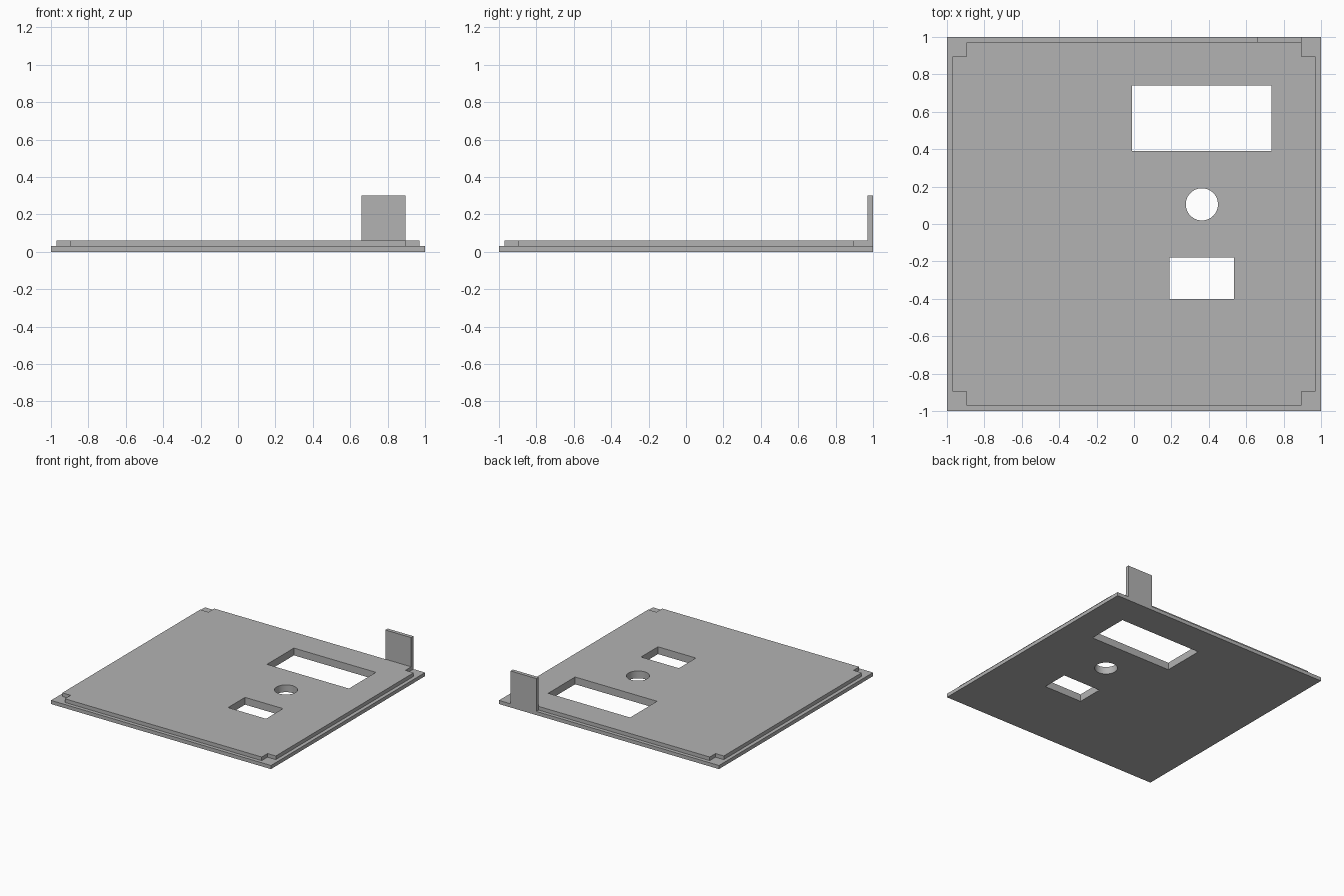
import bpy
import bmesh
from math import cos, sin, pi, radians

cube = bpy.data.objects.get("Cube")
if cube:
    bpy.data.objects.remove(cube, do_unlink=True)

# Single grey plastic
grey = bpy.data.materials.new("grey_plastic")
grey.use_nodes = True
colour = (0.45, 0.45, 0.45, 1)
grey.diffuse_color = colour
bsdf = next(n for n in grey.node_tree.nodes if n.type == 'BSDF_PRINCIPLED')
bsdf.inputs["Base Color"].default_value = colour


def rectangle(x0, x1, y0, y1):
    return [(x0, y0), (x1, y0), (x1, y1), (x0, y1)]


def circle(cx, cy, r, sides=64):
    return [(cx + r * cos(2 * pi * i / sides), cy + r * sin(2 * pi * i / sides))
            for i in range(sides)]


def notched_square(half, notch):
    """Square outline with a step cut out of each corner."""
    corner = [(half, -notch), (half, notch), (notch, notch)]
    points = []
    for c, s in ((1, 0), (0, 1), (-1, 0), (0, -1)):
        points += [(x * c - y * s, x * s + y * c) for x, y in corner]
    return points


def slab(name, loops, z0, z1):
    """Extrude an outline, with further loops as holes, from z0 to z1."""
    curve = bpy.data.curves.new(name + "_profile", 'CURVE')
    curve.dimensions = '2D'
    curve.fill_mode = 'BOTH'
    curve.extrude = (z1 - z0) / 2
    for loop in loops:
        spline = curve.splines.new('POLY')
        spline.points.add(len(loop) - 1)
        for point, (x, y) in zip(spline.points, loop):
            point.co = (x, y, 0, 1)
        spline.use_cyclic_u = True
    source = bpy.data.objects.new(name + "_profile", curve)
    bpy.context.collection.objects.link(source)
    bpy.context.view_layer.update()
    evaluated = source.evaluated_get(bpy.context.evaluated_depsgraph_get())
    mesh = bpy.data.meshes.new_from_object(evaluated)
    bpy.data.objects.remove(source, do_unlink=True)
    bpy.data.curves.remove(curve)

    # Weld the caps to the walls and merge the flat triangles
    bm = bmesh.new()
    bm.from_mesh(mesh)
    bmesh.ops.remove_doubles(bm, verts=bm.verts, dist=0.0001)
    bmesh.ops.recalc_face_normals(bm, faces=bm.faces)
    bmesh.ops.translate(bm, verts=bm.verts, vec=(0, 0, (z0 + z1) / 2))
    bm.to_mesh(mesh)
    bm.free()

    mesh.name = name
    mesh.materials.clear()
    mesh.materials.append(grey)
    obj = bpy.data.objects.new(name, mesh)
    bpy.context.collection.objects.link(obj)
    bpy.ops.object.select_all(action='DESELECT')
    obj.select_set(True)
    bpy.context.view_layer.objects.active = obj
    bpy.ops.object.shade_smooth_by_angle(angle=radians(30))
    return obj


# Openings shared by both layers
openings = [
    rectangle(-0.01, 0.735, 0.39, 0.74),
    circle(0.363, 0.105, 0.086),
    rectangle(0.19, 0.535, -0.40, -0.18),
]

# Lid: wide outer plate and a raised inner lip with stepped corners
slab("outer_plate", [rectangle(-1, 1, -1, 1)] + openings, 0, 0.03)
slab("inner_plate", [notched_square(0.97, 0.895)] + openings, 0.03, 0.06)

# Upright tab on the rear edge
slab("rear_tab", [rectangle(0.66, 0.895, 0.97, 1)], 0.03, 0.3)
